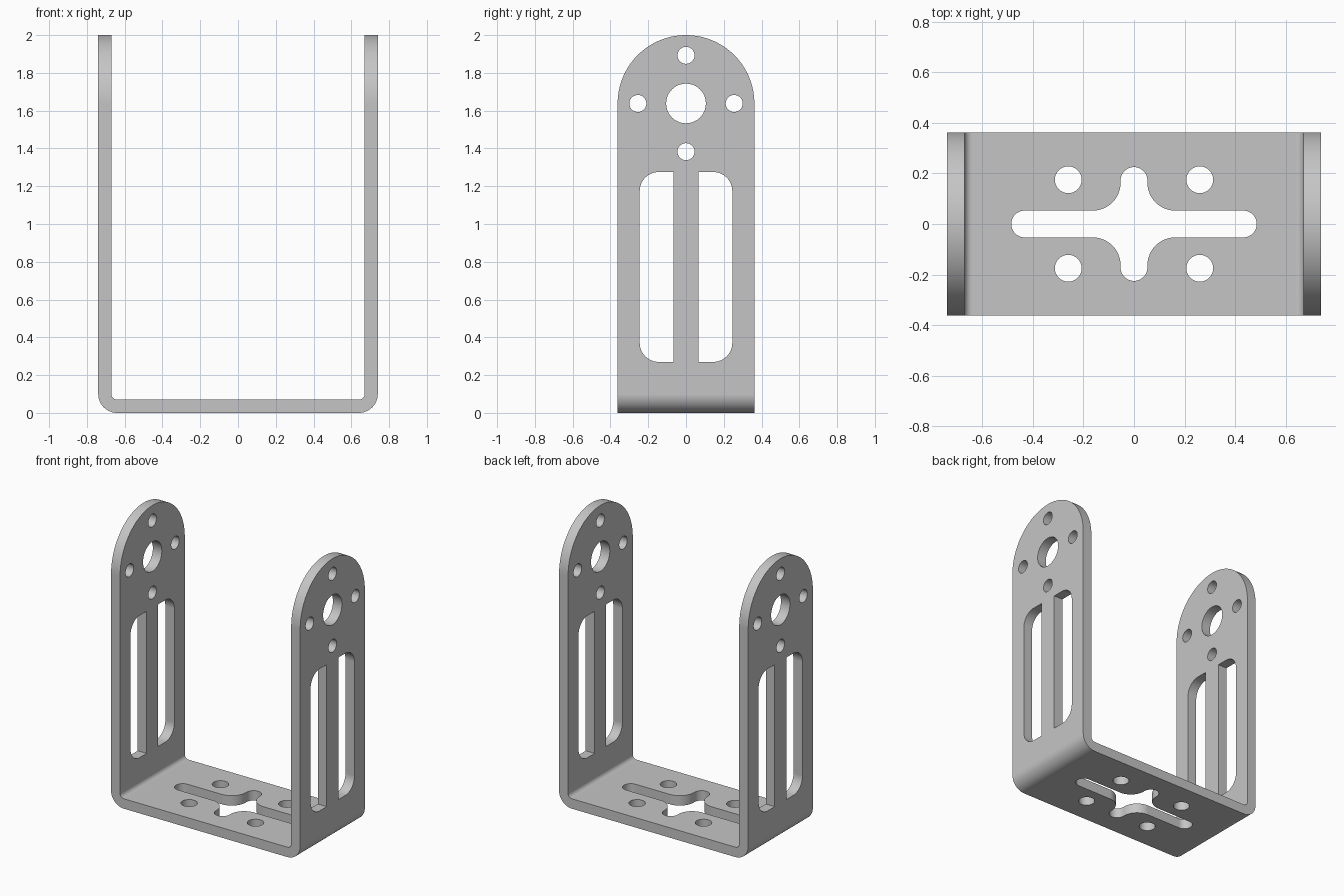
import bpy, bmesh
from math import cos, sin, radians

if "Cube" in bpy.data.objects:
    bpy.data.objects.remove(bpy.data.objects["Cube"], do_unlink=True)

HALF_W, HALF_D, THICK = 0.74, 0.362, 0.07
BEND_OUT, BEND_IN = 0.1, 0.03
PIVOT = 2 - HALF_D          # centre height of the rounded leg tops

steel = bpy.data.materials.new("grey_steel")
steel.use_nodes = True
GREY = (0.56, 0.56, 0.56, 1)
steel.diffuse_color = GREY
steel.node_tree.nodes["Principled BSDF"].inputs["Base Color"].default_value = GREY


def arc(u, v, r, start, end, steps=12):
    angles = [radians(start + (end - start) * i / steps) for i in range(steps + 1)]
    return [(u + r * cos(a), v + r * sin(a)) for a in angles]


def circle(u, v, r):
    return arc(u, v, r, 0, 360, 48)[:-1]


def prism(bm, outline, axis, low, high):
    """Extrude a closed 2D outline along an axis."""
    place = {"x": lambda u, v, w: (w, u, v),
             "y": lambda u, v, w: (u, w, v),
             "z": lambda u, v, w: (u, v, w)}[axis]
    a = [bm.verts.new(place(u, v, low)) for u, v in outline]
    b = [bm.verts.new(place(u, v, high)) for u, v in outline]
    bm.faces.new(a)
    bm.faces.new(b)
    for i in range(len(a)):
        j = (i + 1) % len(a)
        bm.faces.new((a[i], a[j], b[j], b[i]))


def make_object(name, prisms):
    bm = bmesh.new()
    for p in prisms:
        prism(bm, *p)
    bmesh.ops.remove_doubles(bm, verts=bm.verts, dist=1e-5)
    bmesh.ops.recalc_face_normals(bm, faces=bm.faces)
    mesh = bpy.data.meshes.new(name)
    bm.to_mesh(mesh)
    bm.free()
    mesh.materials.append(steel)
    obj = bpy.data.objects.new(name, mesh)
    bpy.context.collection.objects.link(obj)
    return obj


def mirrored(points):
    """Mirror half an outline in u and close it."""
    return points + [(-u, v) for u, v in reversed(points)]


# Bent strip: U section, slightly too deep so the arch shape trims it
outer = arc(HALF_W - BEND_OUT, BEND_OUT, BEND_OUT, -90, 0) + [(HALF_W, 2.1)]
inner_x = HALF_W - THICK
inner = [(inner_x, 2.1)] + arc(inner_x - BEND_IN, THICK + BEND_IN, BEND_IN, 0, -90)
bracket = make_object("u_bracket", [(mirrored(outer + inner)[:], "y", -0.4, 0.4)])

# Arched side silhouette that the strip is trimmed to
arch = mirrored([(HALF_D, -0.1)] + arc(0, PIVOT, HALF_D, 0, 90, 32)[:-1] + [(0.0001, 2)])
trim = make_object("arch_trim", [(arch, "x", -1, 1)])

# Leg openings: centre bore, four bolt holes and two slots
cuts = [(circle(0, PIVOT, 0.105), "x", -1, 1)]
for du, dv in ((1, 0), (-1, 0), (0, 1), (0, -1)):
    cuts.append((circle(0.255 * du, PIVOT + 0.255 * dv, 0.045), "x", -1, 1))
slot = ([(0.065, 0.27)] + arc(0.145, 0.37, 0.1, -90, 0)
        + arc(0.145, 1.175, 0.1, 0, 90) + [(0.065, 1.275)])
for side in (1, -1):
    cuts.append(([(side * u, v) for u, v in slot], "x", -1, 1))

# Base openings: filleted cross and four bolt holes
R, F = 0.053, 0.11
quarter = (arc(0.485 - R, 0, R, 0, 90) + arc(R + F, R + F, F, 270, 180)
           + arc(0, 0.225 - R, R, 0, 90))
half = quarter + [(-u, v) for u, v in reversed(quarter[:-1])]
cross = half + [(u, -v) for u, v in reversed(half[1:-1])]
cuts.append((cross, "z", -0.1, 0.2))
for sx in (1, -1):
    for sy in (1, -1):
        cuts.append((circle(0.26 * sx, 0.175 * sy, R), "z", -0.1, 0.2))
openings = make_object("opening_cutters", cuts)

# Trim, cut and bake the bracket
for helper, operation in ((trim, "INTERSECT"), (openings, "DIFFERENCE")):
    mod = bracket.modifiers.new(operation, "BOOLEAN")
    mod.object, mod.operation, mod.solver = helper, operation, "EXACT"
depsgraph = bpy.context.evaluated_depsgraph_get()
baked = bpy.data.meshes.new_from_object(bracket.evaluated_get(depsgraph))
bracket.modifiers.clear()
bracket.data = baked
baked.name = "u_bracket"
baked.materials.clear()
baked.materials.append(steel)
for poly in baked.polygons:
    poly.material_index = 0
for helper in (trim, openings):
    bpy.data.objects.remove(helper, do_unlink=True)

# Smooth bends and bores, crisp plate edges
for obj in bpy.context.selected_objects:
    obj.select_set(False)
bpy.context.view_layer.objects.active = bracket
bracket.select_set(True)
bpy.ops.object.shade_smooth_by_angle(angle=radians(30))
weighted = bracket.modifiers.new("even_shading", "WEIGHTED_NORMAL")
weighted.keep_sharp = True
